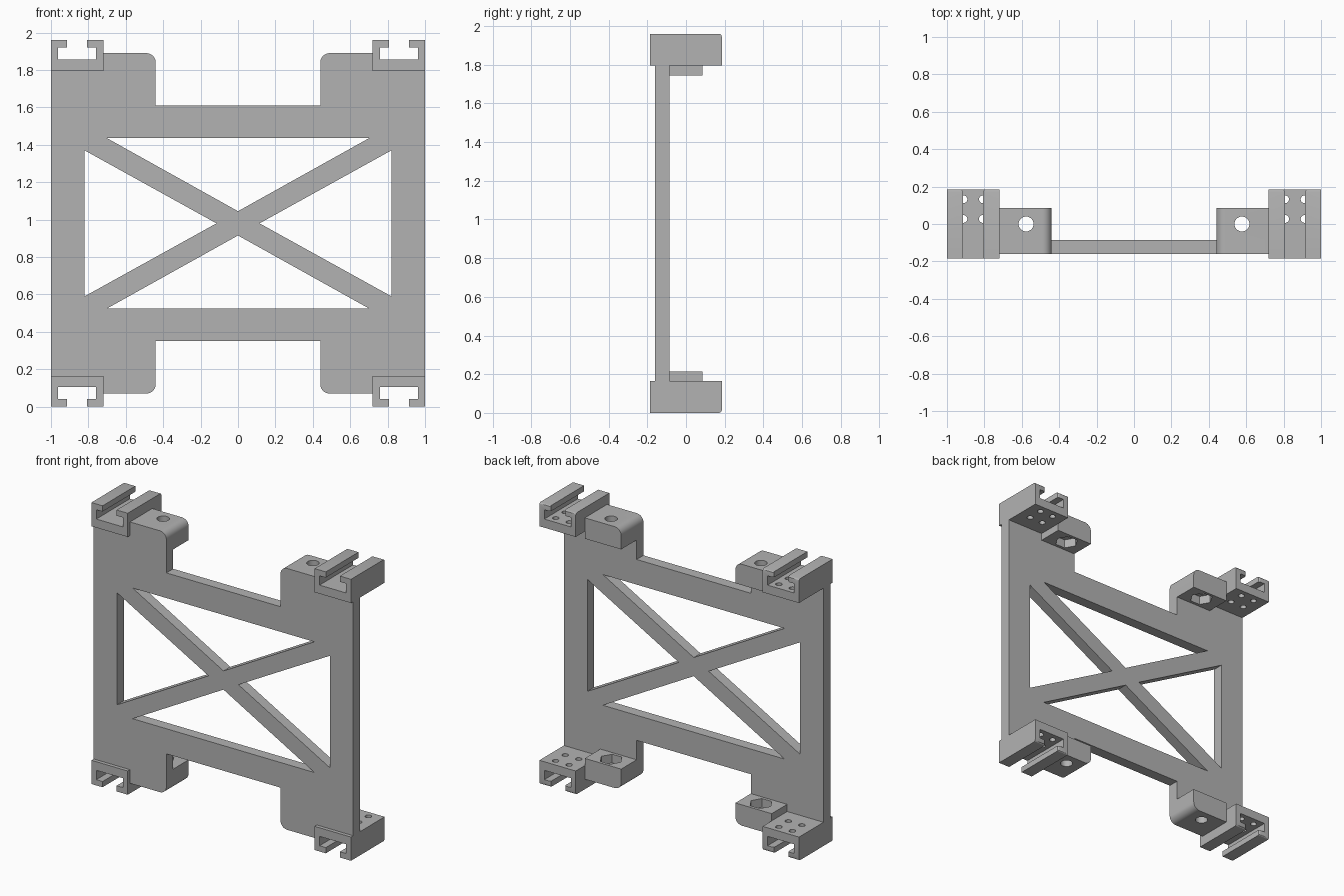
import bpy, bmesh, math
from mathutils import Matrix, Vector

cube = bpy.data.objects.get("Cube")
if cube:
    bpy.data.objects.remove(cube, do_unlink=True)

grey = bpy.data.materials.new("plain grey")
grey.use_nodes = True
COLOUR = (0.45, 0.45, 0.45, 1)
grey.diffuse_color = COLOUR
grey.node_tree.nodes["Principled BSDF"].inputs["Base Color"].default_value = COLOUR

MID = 0.98                       # mirror height
TOP = 2 * MID
SEAT = 1.795                     # underside of the upper rails
FRONT, BACK = -0.16, -0.085      # plate thickness
RAIL_Y = 0.185
INNER, SPLIT = 0.44, 0.72        # inner edge of tab, tab/rail boundary
TAB_TOP, RADIUS = 1.89, 0.05


def add_object(name, bm):
    bmesh.ops.recalc_face_normals(bm, faces=bm.faces)
    mesh = bpy.data.meshes.new(name)
    bm.to_mesh(mesh)
    bm.free()
    mesh.materials.append(grey)
    obj = bpy.data.objects.new(name, mesh)
    bpy.context.collection.objects.link(obj)
    return obj


def prism(outline, y0, y1):
    """Extrude an x-z outline along y."""
    bm = bmesh.new()
    face = bm.faces.new([bm.verts.new((x, y0, z)) for x, z in outline])
    ext = bmesh.ops.extrude_face_region(bm, geom=[face])["geom"]
    moved = [v for v in ext if isinstance(v, bmesh.types.BMVert)]
    bmesh.ops.translate(bm, vec=(0, y1 - y0, 0), verts=moved)
    return bm


def peg(x, y, z0, z1, radius, sides):
    """Upright cutter."""
    bm = bmesh.new()
    place = Matrix.Translation((x, y, (z0 + z1) / 2))
    bmesh.ops.create_cone(bm, cap_ends=True, segments=sides, radius1=radius,
                          radius2=radius, depth=z1 - z0, matrix=place)
    return add_object("cutter", bm)


def cut(obj, cutters):
    bpy.context.view_layer.objects.active = obj
    for c in cutters:
        mod = obj.modifiers.new("cut", "BOOLEAN")
        mod.operation = "DIFFERENCE"
        mod.solver = "EXACT"
        mod.object = c
        bpy.ops.object.modifier_apply(modifier=mod.name)
        bpy.data.objects.remove(c, do_unlink=True)


def smooth(obj):
    bpy.ops.object.select_all(action="DESELECT")
    obj.select_set(True)
    bpy.context.view_layer.objects.active = obj
    bpy.ops.object.shade_smooth_by_angle(angle=math.radians(30))


def corner_copies(obj, part):
    """Mirror the upper left part to the other three corners."""
    for side, sx in (("left", 1), ("right", -1)):
        for level, sz in (("upper", 1), ("lower", -1)):
            name = f"{level}_{side}_{part}"
            if sx == sz == 1:
                obj.name = name
                continue
            new = obj.copy()
            new.data = obj.data.copy()
            new.name = name
            flip = Matrix.Diagonal((sx, 1, sz, 1))
            lift = Matrix.Translation((0, 0, MID))
            new.data.transform(lift @ flip @ lift.inverted())
            if sx * sz < 0:
                new.data.flip_normals()
            bpy.context.collection.objects.link(new)


# Rounded tab corner, shared by the plate and the bosses
arc = [(INNER + RADIUS * (1 - math.cos(a)), TAB_TOP - RADIUS * (1 - math.sin(a)))
       for a in (math.radians(90) * i / 10 for i in range(11))]

# Front plate with its crossed braces
quarter = [(INNER, 1.61)] + arc + [(SPLIT, TAB_TOP), (SPLIT, SEAT), (1, SEAT)]
half = quarter + [(x, TOP - z) for x, z in reversed(quarter)]
outline = half + [(-x, z) for x, z in reversed(half)]
plate = add_object("front_plate", prism(outline, FRONT, BACK))
windows = []
for s in (1, -1):
    upright = [(s * 0.7, 0.455), (-s * 0.7, 0.455), (0, 0.065)]
    windows.append([(x, MID + s * z) for x, z in upright])
    windows.append([(s * 0.82, MID + 0.39), (s * 0.82, MID - 0.39), (s * 0.115, MID)])
cut(plate, [add_object("cutter", prism(w, FRONT - 0.1, BACK + 0.1)) for w in windows])
smooth(plate)

# Slotted rail: channel section with overhanging lips
middle = (SPLIT + 1) / 2
section = [(0.14, SEAT), (0.14, TOP), (0.054, TOP), (0.054, 1.92),
           (0.102, 1.92), (0.102, 1.855)]
rail_outline = [(middle + x, z) for x, z in section]
rail_outline += [(middle - x, z) for x, z in reversed(section)]
bm = prism(rail_outline, -RAIL_Y, RAIL_Y)
# Eased lip edges at the back entry
entry = [e for e in bm.edges
         if all(v.co.y > RAIL_Y - 0.001 and v.co.z > 1.9 for v in e.verts)
         and (all(v.co.z > TOP - 0.001 for v in e.verts)
              or all(abs(v.co.x - middle) < 0.06 for v in e.verts))]
bmesh.ops.bevel(bm, geom=entry, offset=0.014, segments=3, profile=0.5,
                affect="EDGES")
rail = add_object("rail", bm)
cut(rail, [peg(middle + dx, y, SEAT - 0.1, 1.89, 0.021, 20)
           for dx in (-0.052, 0.052) for y in (0.027, 0.132)])
smooth(rail)
corner_copies(rail, "rail")

# Screw boss with a bore and a hexagonal nut pocket
BOSS_LOW = 1.745
boss_outline = [(INNER, BOSS_LOW)] + arc + [(SPLIT, TAB_TOP), (SPLIT, BOSS_LOW)]
boss = add_object("boss", prism(boss_outline, BACK, -BACK))
hexagon = peg(0, 0, BOSS_LOW - 0.1, BOSS_LOW + 0.06, 0.075, 6)
hexagon.data.transform(Matrix.Translation((0.577, 0, 0)) @ Matrix.Rotation(math.radians(30), 4, "Z"))
cut(boss, [peg(0.577, 0, BOSS_LOW - 0.1, TOP, 0.04, 32), hexagon])
smooth(boss)
corner_copies(boss, "boss")
